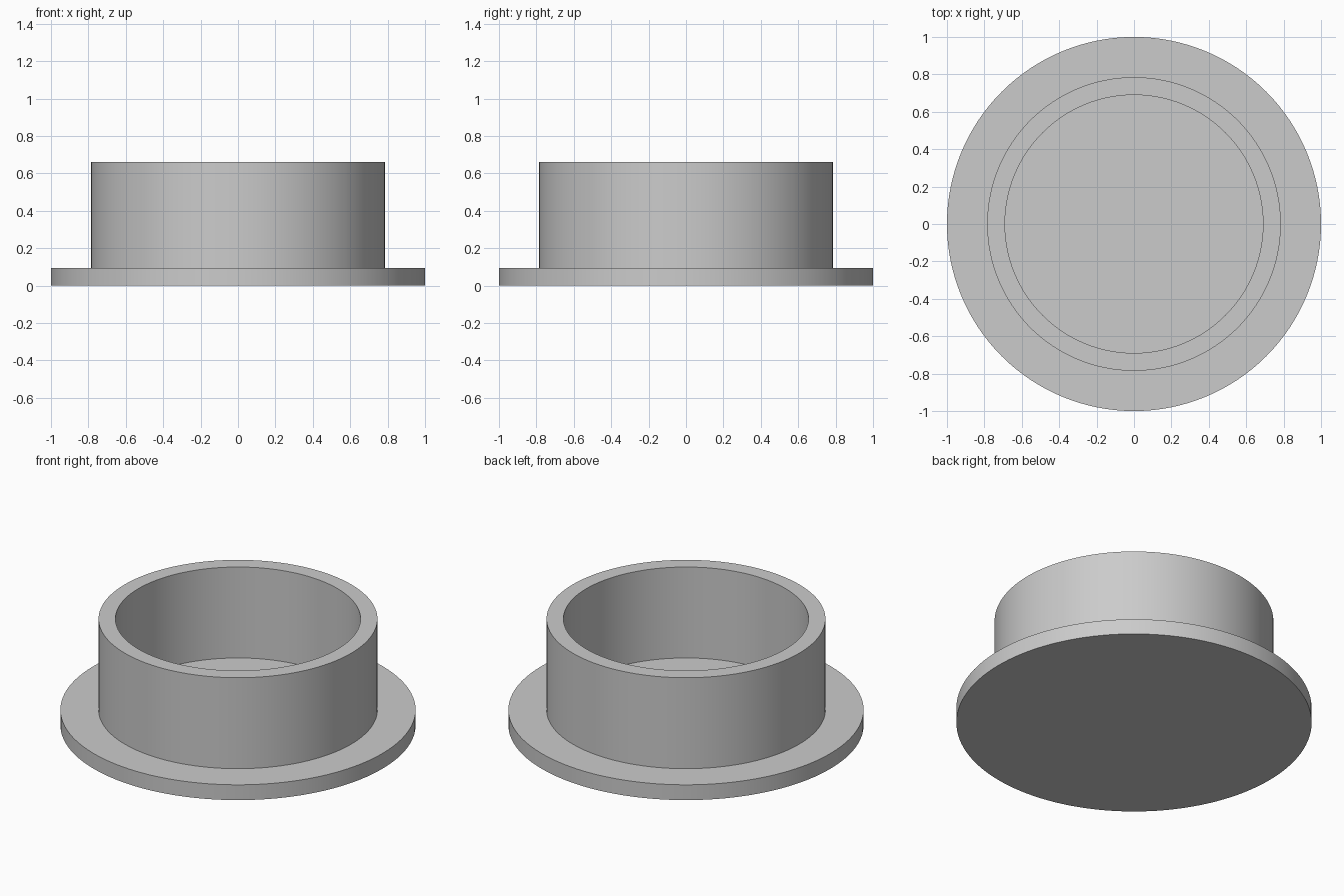
import bpy
import bmesh
from math import radians, tau
from mathutils import Vector

cube = bpy.data.objects.get("Cube")
if cube:
    bpy.data.objects.remove(cube, do_unlink=True)

# Single grey material
grey = bpy.data.materials.new("plain grey")
grey.use_nodes = True
colour = (0.6, 0.6, 0.6, 1)
grey.diffuse_color = colour
for node in grey.node_tree.nodes:
    if node.type == "BSDF_PRINCIPLED":
        node.inputs["Base Color"].default_value = colour

SEGMENTS = 128
FLANGE_RADIUS, FLANGE_TOP = 1.0, 0.095
OUTER_RADIUS, INNER_RADIUS, RIM_TOP = 0.785, 0.69, 0.66


def lathe(name, profile):
    """Spin a radius/height profile around z into a closed solid."""
    bm = bmesh.new()
    verts = [bm.verts.new(Vector((r, 0, z))) for r, z in profile]
    edges = [bm.edges.new(pair) for pair in zip(verts, verts[1:])]
    bmesh.ops.spin(bm, geom=verts + edges, cent=(0, 0, 0), axis=(0, 0, 1),
                   angle=tau, steps=SEGMENTS, use_duplicate=False)
    bmesh.ops.remove_doubles(bm, verts=bm.verts, dist=0.0001)
    bmesh.ops.recalc_face_normals(bm, faces=bm.faces)
    mesh = bpy.data.meshes.new(name)
    bm.to_mesh(mesh)
    bm.free()
    mesh.materials.append(grey)
    obj = bpy.data.objects.new(name, mesh)
    bpy.context.collection.objects.link(obj)
    bpy.ops.object.select_all(action="DESELECT")
    obj.select_set(True)
    bpy.context.view_layer.objects.active = obj
    bpy.ops.object.shade_smooth_by_angle(angle=radians(30))
    return obj


# Flanged cap: solid disc base with a hollow upright collar
lathe("flanged_cap", [
    (0, 0),
    (FLANGE_RADIUS, 0),
    (FLANGE_RADIUS, FLANGE_TOP),
    (OUTER_RADIUS, FLANGE_TOP),
    (OUTER_RADIUS, RIM_TOP),
    (INNER_RADIUS, RIM_TOP),
    (INNER_RADIUS, FLANGE_TOP),
    (0, FLANGE_TOP),
])
